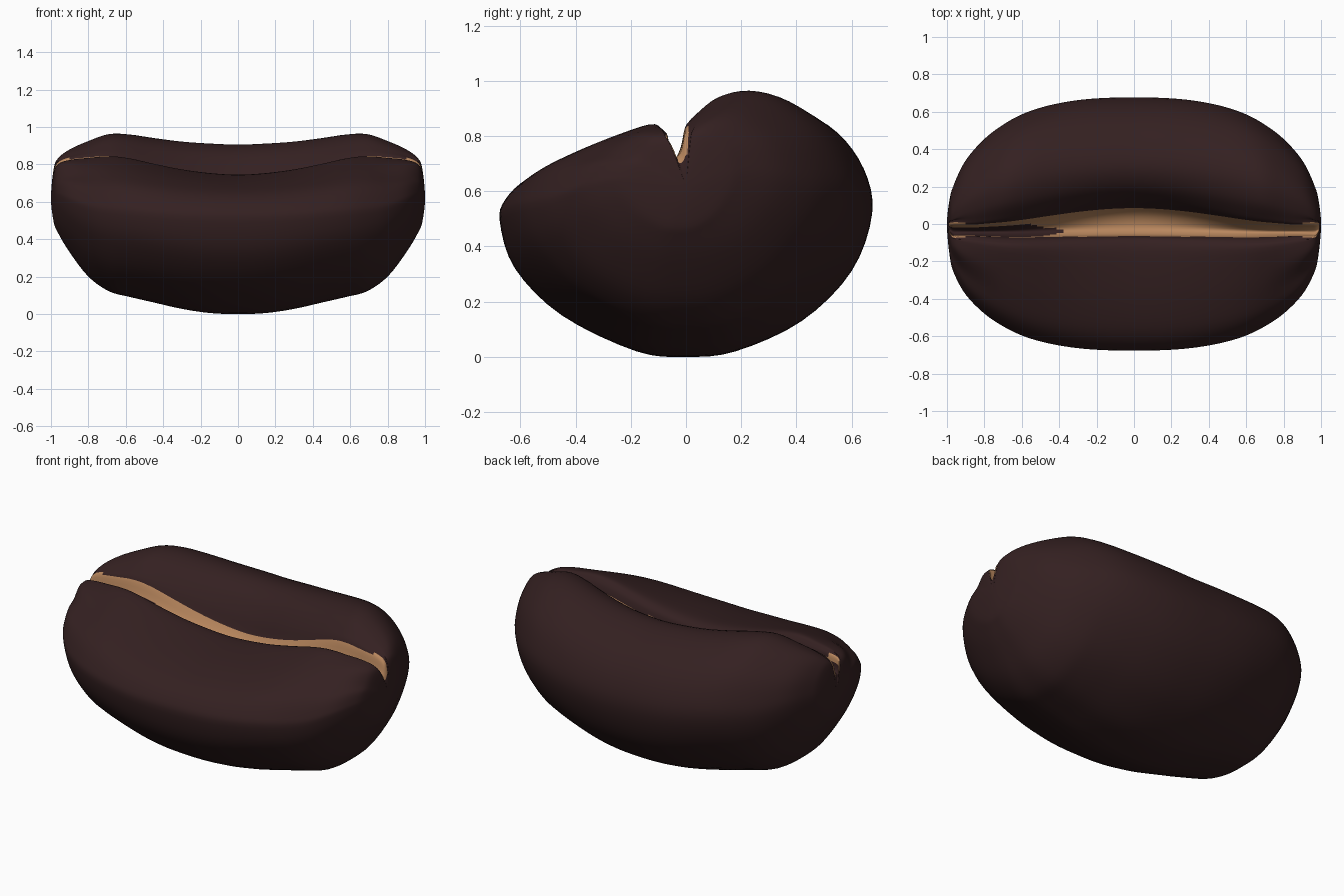
import bpy, bmesh

if "Cube" in bpy.data.objects:
    bpy.data.objects.remove(bpy.data.objects["Cube"])

# Cross-section (y, z) at the middle of the bean; z is divided by its height 0.905
MID = [(0, 0), (.18, .02), (.42, .13), (.6, .31), (.675, .52), (.645, .68), (.55, .81),
       (.42, .885), (.3, .905), (.2, .86), (.13, .77), (.085, .68), (.04, .63), (-.02, .615),
       (-.055, .645), (-.065, .69), (-.085, .73), (-.15, .745), (-.3, .725), (-.45, .69),
       (-.58, .64), (-.655, .57), (-.675, .49), (-.62, .32), (-.45, .15), (-.18, .02)]
MID = [(y, z / .905) for y, z in MID]
# Cross-section near the ends, in the same point order, height 0..1
END = [(0, 0), (.2, .025), (.42, .15), (.6, .36), (.675, .55), (.65, .70), (.57, .84),
       (.42, .96), (.28, 1), (.15, .975), (.06, .91), (.02, .865), (-.005, .78), (-.04, .71),
       (-.07, .75), (-.082, .80), (-.105, .84), (-.15, .86), (-.3, .81), (-.45, .745),
       (-.58, .67), (-.655, .57), (-.675, .49), (-.62, .34), (-.45, .16), (-.2, .025)]
# Stations: x, width, bottom, top, blend MID->END, groove depth
HALF = [(0, 1, 0, .905, 0, 1), (.15, .997, .006, .911, .08, 1), (.3, .98, .028, .922, .28, 1),
        (.45, .942, .062, .941, .55, 1), (.58, .885, .092, .96, .8, 1),
        (.69, .805, .122, .962, .95, 1), (.8, .69, .2, .925, 1, 1), (.9, .53, .33, .88, 1, 1),
        (.96, .36, .43, .835, 1, 1), (.985, .23, .49, .78, 1, .75), (1, 0, .62, .62, 1, 0)]
SUB, AXIS_Y = 4, -.04


def spline(a, b, c, d, t):
    return tuple(.5 * (2 * q + (r - p) * t + (2 * p - 5 * q + 4 * r - s) * t * t
                       + (3 * q - p - 3 * r + s) * t ** 3) for p, q, r, s in zip(a, b, c, d))


def section(st):
    x, width, bottom, top, blend, groove = st
    pts = [[p[0] + (q[0] - p[0]) * blend, p[1] + (q[1] - p[1]) * blend]
           for p, q in zip(MID, END)]
    lift = min(.45, max(0, .8 - width))
    for i in (10, 11, 15, 16, 17, 18):  # both lips rise to the same height at the tips
        pts[i][1] += (1 - pts[i][1]) * lift
    for i in range(11, 16):  # the crease fades out at the tips
        f = (i - 10) / 6
        for k in (0, 1):
            flat = pts[10][k] * (1 - f) + pts[16][k] * f
            pts[i][k] = flat + (pts[i][k] - flat) * groove
    for i, p in enumerate(pts):  # the crease keeps its width while the bean narrows
        w = max(width, min(.62, width * 1.8)) if 10 <= i <= 16 else width
        p[0] = AXIS_Y * min(1, width * 3) + (p[0] - AXIS_Y) * w
        p[1] = bottom + (top - bottom) * p[1]
    n = len(pts)
    return [(x, *spline(pts[i - 1], pts[i], pts[(i + 1) % n], pts[(i + 2) % n], j / SUB))
            for i in range(n) for j in range(SUB)]


def is_tan(x, seg):
    if abs(x) > .992:
        return False
    if x < -.36:  # dark crease floor, tapering out on the left
        mid, half = 13.3, min(1.3, (-.36 - x) * 6)
        if abs(seg - mid) < half:
            return False
    if abs(x) > .9:
        return 10.6 < seg < 15.6
    return 11 < seg < (15 if abs(x) < .3 else 14.8)


def material(name, rgb):
    m = bpy.data.materials.new(name)
    m.diffuse_color = (*rgb, 1)
    m.use_nodes = True
    m.node_tree.nodes["Principled BSDF"].inputs["Base Color"].default_value = m.diffuse_color
    return m


# Full row of stations, with phantom ones that round off both tips
row = HALF + [(.985, -.23, .78, .49, 1, .75)]
row = [(-s[0], *s[1:]) for s in reversed(row[1:])] + row
stations = [spline(*row[i - 1:i + 3], j / SUB)
            for i in range(1, len(row) - 2) for j in range(SUB)] + [row[-2]]

# Bean skin
bm = bmesh.new()
rings = [[bm.verts.new(p) for p in section(s)] for s in stations]
for a, b in zip(rings, rings[1:]):
    for k in range(len(a)):
        n = (k + 1) % len(a)
        f = bm.faces.new((a[k], a[n], b[n], b[k]))
        f.smooth = True
        f.material_index = int(is_tan(f.calc_center_median().x, (k + .5) / SUB))
bmesh.ops.remove_doubles(bm, verts=bm.verts, dist=1e-5)
bmesh.ops.recalc_face_normals(bm, faces=bm.faces)
mesh = bpy.data.meshes.new("coffee_bean")
bm.to_mesh(mesh)
bm.free()
mesh.materials.append(material("dark roast brown", (.034, .0145, .015)))
mesh.materials.append(material("tan crease", (.48, .24, .11)))
bpy.context.collection.objects.link(bpy.data.objects.new("coffee_bean", mesh))
